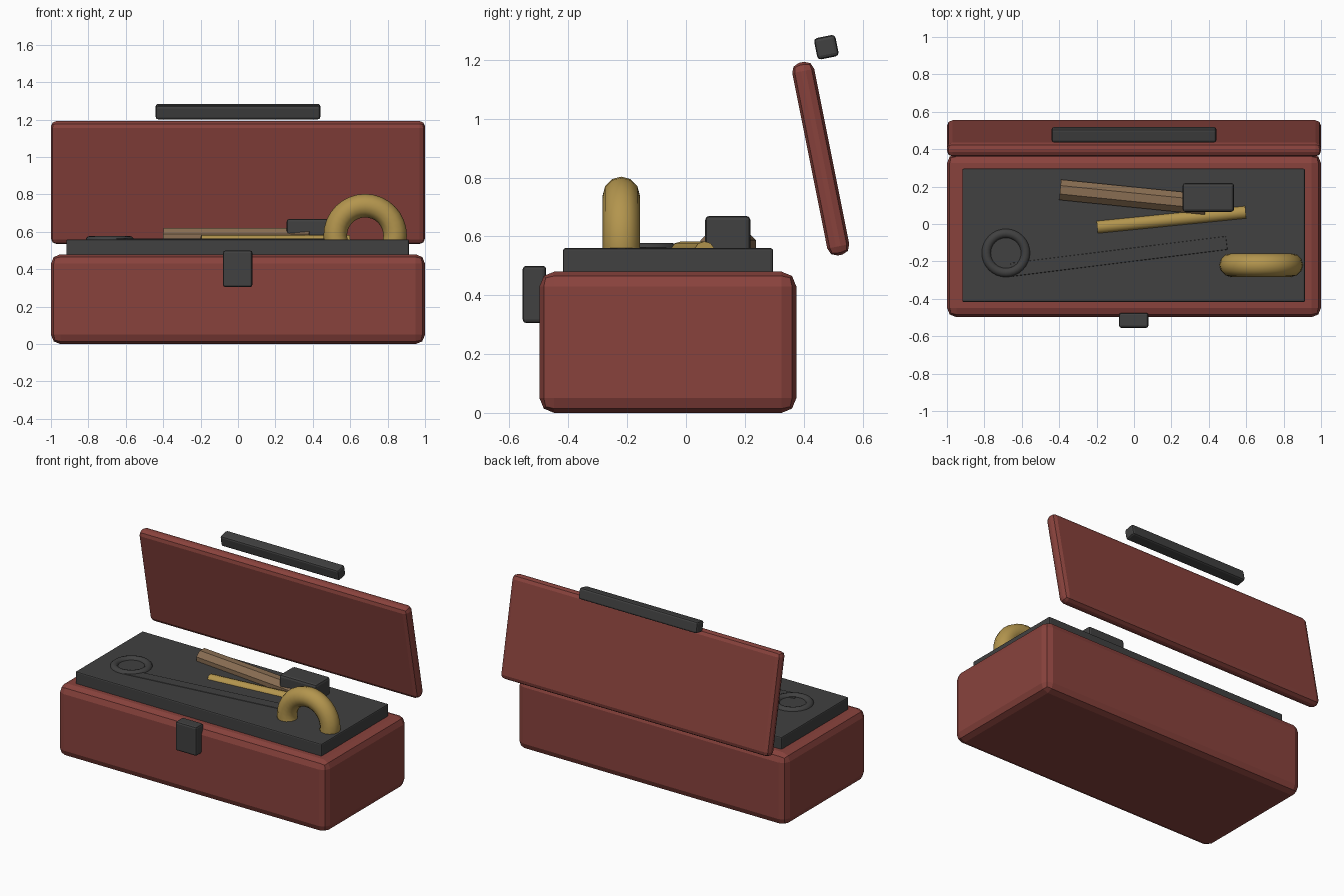
import bpy
import math
from mathutils import Vector

default = bpy.data.objects.get("Cube")
if default:
    bpy.data.objects.remove(default, do_unlink=True)


def material(name, rgb):
    m = bpy.data.materials.new(name)
    m.use_nodes = True
    m.diffuse_color = (*rgb, 1)
    m.node_tree.nodes["Principled BSDF"].inputs["Base Color"].default_value = (*rgb, 1)
    return m


RED = material("red paint", (0.25, 0.055, 0.046))
DARK = material("dark metal", (0.052, 0.052, 0.052))
BRASS = material("brass", (0.45, 0.30, 0.075))
WOOD = material("wood", (0.25, 0.155, 0.085))


def finish(name, mat, smooth=False):
    ob = bpy.context.object
    ob.name = name
    ob.data.materials.append(mat)
    if smooth:
        bpy.ops.object.shade_smooth_by_angle(angle=math.radians(40))
    return ob


def box(name, low, high, mat, bevel, tilt=0, turn=0):
    """Bevelled box between two corners, then tilted about x or turned about z."""
    low, high = Vector(low), Vector(high)
    bpy.ops.mesh.primitive_cube_add(size=1, location=(low + high) / 2)
    ob = finish(name, mat)
    ob.scale = high - low
    bpy.ops.object.transform_apply(location=False, rotation=False, scale=True)
    ob.rotation_euler = (tilt, 0, turn)
    mod = ob.modifiers.new("rounded edges", "BEVEL")
    mod.width, mod.segments = bevel, 2
    return ob


def rod(name, start, end, radius, sides, mat, smooth):
    """Cylinder between two points with a flat side on top."""
    start, end = Vector(start), Vector(end)
    axis = end - start
    bpy.ops.mesh.primitive_cylinder_add(
        vertices=sides, radius=radius, depth=axis.length, location=(start + end) / 2)
    ob = finish(name, mat, smooth)
    ob.rotation_mode = "QUATERNION"
    spin = Vector((0, 0, 1)).rotation_difference(Vector((1, 0, 0)))
    heading = Vector((1, 0, 0)).rotation_difference(axis)
    roll = Vector((1, 0, 0)).rotation_difference(
        Vector((math.cos(math.pi / sides), math.sin(math.pi / sides), 0)))
    ob.rotation_quaternion = heading @ spin @ roll
    return ob


def ring(name, location, major, minor, mat, upright=False):
    bpy.ops.mesh.primitive_torus_add(
        location=location, rotation=(math.pi / 2 if upright else 0, 0, 0),
        major_radius=major, minor_radius=minor, major_segments=32, minor_segments=12)
    return finish(name, mat, True)


# Case, tray and latch
box("case", (-1, -0.498, 0), (1, 0.375, 0.48), RED, 0.05)
box("tray", (-0.918, -0.418, 0.40), (0.914, 0.296, 0.56), DARK, 0.008)
box("latch", (-0.08, -0.555, 0.305), (0.077, -0.475, 0.50), DARK, 0.012)

# Open lid and its carrying handle, leaning together
LEAN = math.radians(11.3)
box("lid", (-1, 0.420, 0.530), (1, 0.496, 1.198), RED, 0.03, tilt=LEAN)
box("carry_handle", (-0.44, 0.440, 1.206), (0.44, 0.514, 1.280), DARK, 0.012, tilt=LEAN)

# Hammer
rod("hammer_handle", (-0.395, 0.183, 0.565), (0.385, 0.104, 0.565), 0.059, 8, WOOD, False)
box("hammer_head", (0.26, 0.065, 0.51), (0.535, 0.219, 0.67), DARK, 0.015)

# Wrench lying almost flush in the tray
ring("wrench_ring", (-0.685, -0.155, 0.552), 0.105, 0.026, DARK)
box("wrench_shaft", (-0.66, -0.209, 0.53), (0.50, -0.137, 0.564), DARK, 0.004,
    turn=math.radians(7.1))

# Brass rod and arched brass ring
rod("brass_rod", (-0.197, -0.017, 0.547), (0.597, 0.063, 0.547), 0.036, 10, BRASS, True)
ring("brass_ring", (0.68, -0.22, 0.58), 0.16, 0.063, BRASS, upright=True)
